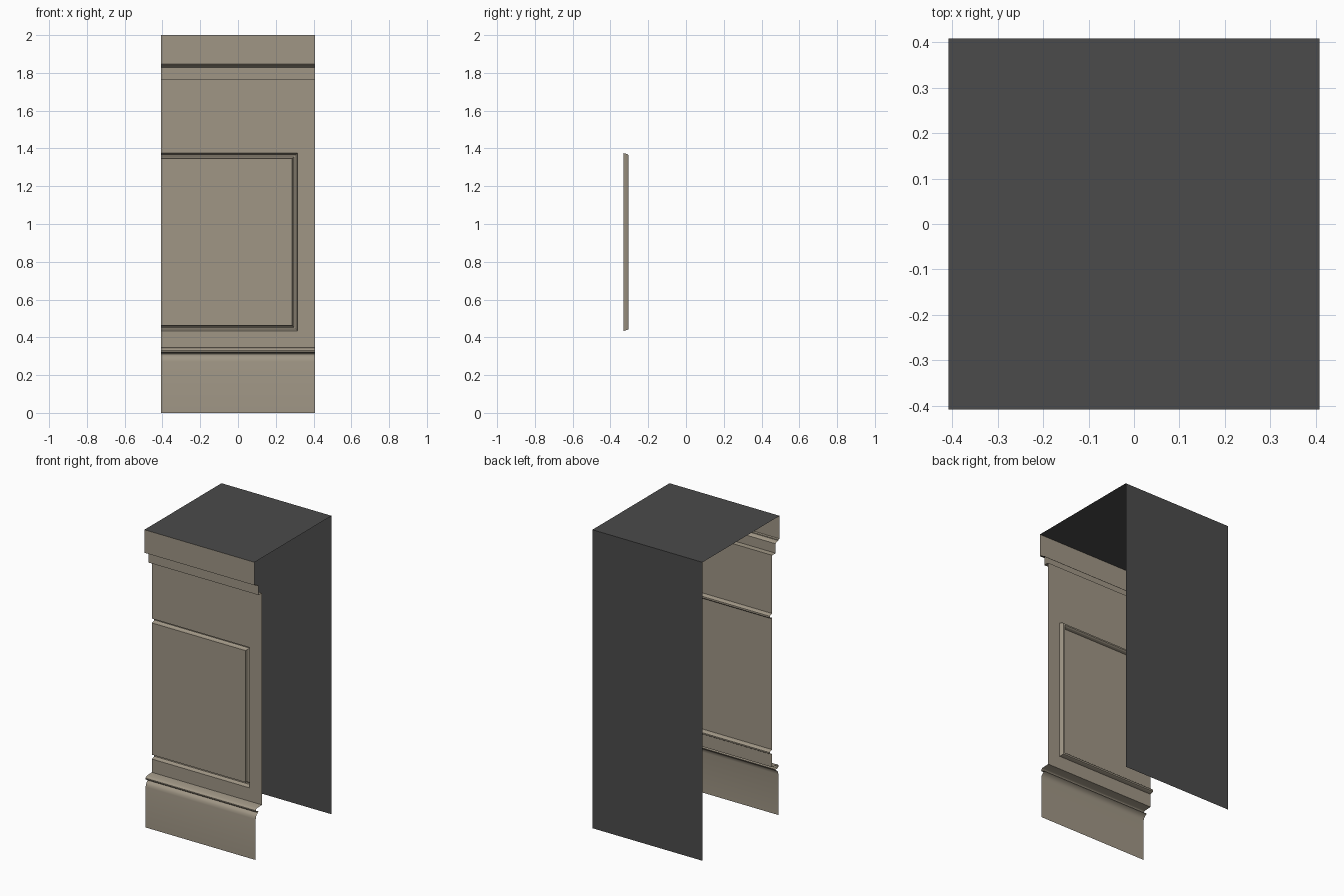
import bpy, bmesh

if "Cube" in bpy.data.objects:
    bpy.data.objects.remove(bpy.data.objects["Cube"])

W = 0.408          # half width and half depth
WALL = -0.33       # front wall plane


def material(name, rgb):
    m = bpy.data.materials.new(name)
    m.diffuse_color = (*rgb, 1)
    m.use_nodes = True
    m.node_tree.nodes["Principled BSDF"].inputs["Base Color"].default_value = m.diffuse_color
    return m


stone = material("tan_stone", (0.35, 0.305, 0.235))
dark = material("dark_grey", (0.07, 0.07, 0.07))


def strips(name, rows, mat, cap=False, smooth=True):
    """Bridge successive rows of points with quads; optionally fill the last row."""
    bm = bmesh.new()
    vs = [[bm.verts.new(p) for p in row] for row in rows]
    for a, b in zip(vs, vs[1:]):
        for i in range(len(a) - 1):
            bm.faces.new((a[i], a[i + 1], b[i + 1], b[i]))
    if cap:
        bm.faces.new(vs[-1])
    me = bpy.data.meshes.new(name)
    bm.to_mesh(me)
    bm.free()
    me.materials.append(mat)
    ob = bpy.data.objects.new(name, me)
    bpy.context.collection.objects.link(ob)
    if smooth:
        bpy.ops.object.select_all(action='DESELECT')
        ob.select_set(True)
        bpy.context.view_layer.objects.active = ob
        bpy.ops.object.shade_smooth_by_angle(angle=0.6)
    return ob


def moulding(name, profile):
    """Extrude a (y, z) profile, listed bottom to top, across the full width."""
    return strips(name, [[(-W, y, z), (W, y, z)] for y, z in profile], stone)


# Plinth: flat base, curved hollow, projecting lip and ledge back to the wall
moulding("plinth", [(-0.395, 0), (-0.395, 0.272), (-0.392, 0.288), (-0.385, 0.299),
                    (-0.375, 0.307), (-0.367, 0.311), (-0.367, 0.315),
                    (-0.388, 0.317), (-0.395, 0.323), (-0.396, 0.331),
                    (-0.392, 0.338), (-0.384, 0.342), (WALL, 0.345)])

# Cornice: lower band, small cove, tall upper band
moulding("cornice", [(WALL, 1.765), (-0.367, 1.765), (-0.367, 1.828), (-0.372, 1.833),
                     (-0.382, 1.837), (-0.395, 1.839), (-0.395, 1.844),
                     (-W, 1.846), (-W, 2)])


# Wall with a recessed groove around three sides of the panel (open at the left)
def u_row(x, z0, z1, y):
    return [(-W, y, z0), (x, y, z0), (x, y, z1), (-W, y, z1)]


groove = [(0, WALL), (0.002, -0.322), (0.005, -0.311), (0.009, -0.305),
          (0.019, -0.304), (0.024, -0.308), (0.027, -0.316), (0.029, WALL)]
rows = [u_row(W, 0.345, 1.765, WALL)]
rows += [u_row(0.316 - d, 0.434 + d, 1.375 - d, y) for d, y in groove]
strips("panelled_wall", rows, stone, cap=True)

# Plain top and back sheets
strips("top_sheet", [[(-W, -W, 2), (W, -W, 2)], [(-W, W, 2), (W, W, 2)]], dark, smooth=False)
strips("back_sheet", [[(W, W, 0), (-W, W, 0)], [(W, W, 2), (-W, W, 2)]], dark, smooth=False)
